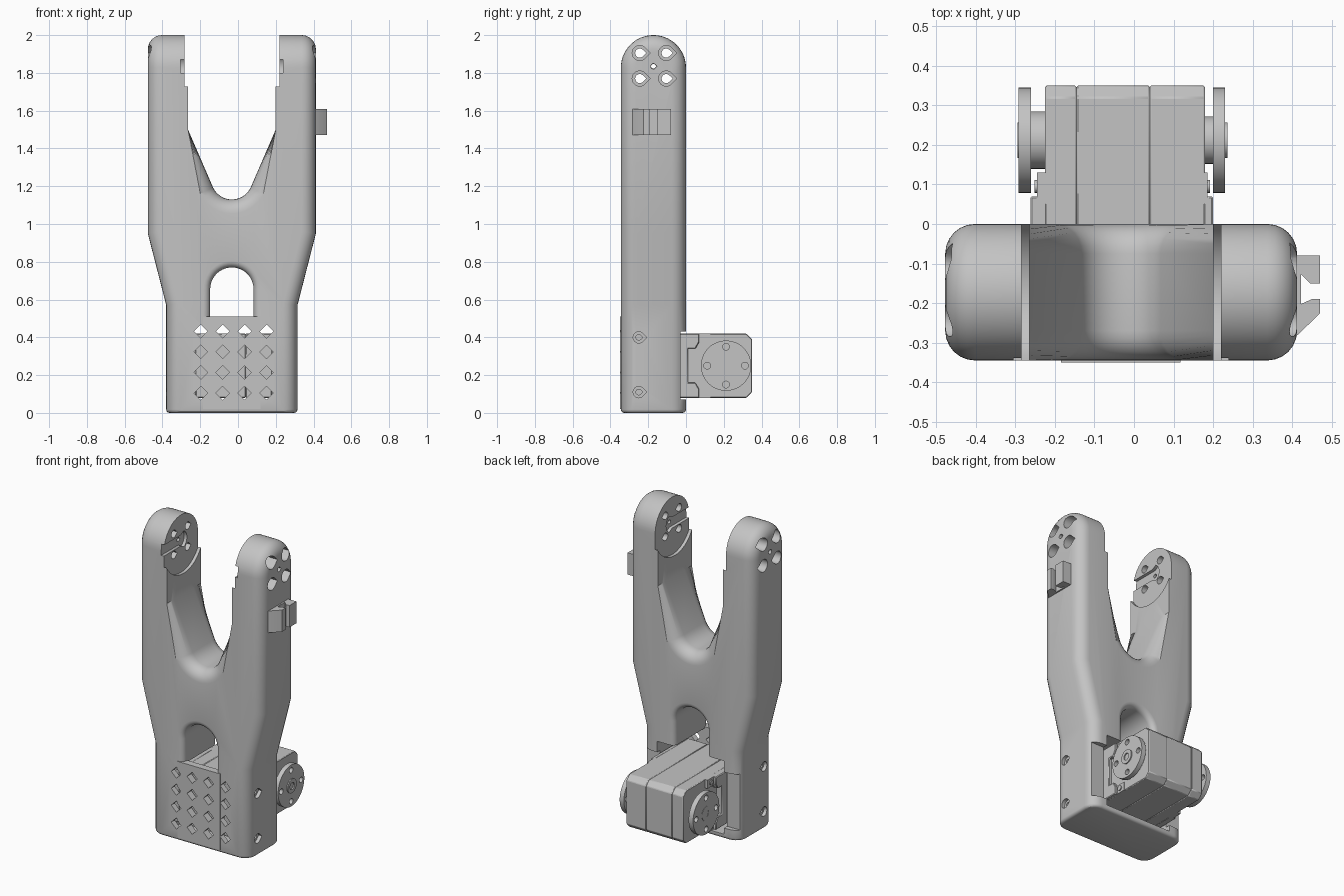
import bpy, bmesh
from math import sin, cos, pi, radians

cube = bpy.data.objects.get("Cube")
if cube:
    bpy.data.objects.remove(cube)

CX = -0.0325            # centre line of the forked body
FRONT, BACK = -0.345, 0.0
parts = []

grey = bpy.data.materials.new("plain grey")
grey.use_nodes = True
grey.diffuse_color = (0.55, 0.55, 0.55, 1)
grey.node_tree.nodes["Principled BSDF"].inputs["Base Color"].default_value = (0.55, 0.55, 0.55, 1)


def loft(bm, axis, rings):
    """Skin a closed solid through (position, 2D points) rings along one axis."""
    place = {"x": lambda p, d: (d, p[0], p[1]),
             "y": lambda p, d: (p[0], d, p[1]),
             "z": lambda p, d: (p[0], p[1], d)}[axis]
    loops = [[bm.verts.new(place(p, d)) for p in pts] for d, pts in rings]
    for a, b in zip(loops, loops[1:]):
        for i in range(len(a)):
            j = (i + 1) % len(a)
            bm.faces.new((a[i], a[j], b[j], b[i]))
    bm.faces.new(loops[0])
    bm.faces.new(loops[-1])


def prism(bm, axis, pts, lo, hi):
    loft(bm, axis, [(lo, pts), (hi, pts)])


def rect(a0, a1, b0, b1):
    return [(a0, b0), (a1, b0), (a1, b1), (a0, b1)]


def arc(u, v, r, start, end, n):
    return [(u + r * cos(radians(start + (end - start) * i / n)),
             v + r * sin(radians(start + (end - start) * i / n))) for i in range(n + 1)]


def circle(u, v, r, n=32):
    return arc(u, v, r, 0, 360, n)[:-1]


def teardrop(u, v, r):
    return arc(u, v, r, 45, 315, 18) + [(u + r * 1.414, v)]


def finish(name, bm, keep=True):
    bmesh.ops.recalc_face_normals(bm, faces=bm.faces)
    mesh = bpy.data.meshes.new(name)
    bm.to_mesh(mesh)
    bm.free()
    ob = bpy.data.objects.new(name, mesh)
    bpy.context.collection.objects.link(ob)
    if keep:
        mesh.materials.append(grey)
        parts.append(ob)
    else:
        ob.hide_render = True
    return ob


def boolean(ob, bm, operation="DIFFERENCE"):
    """Apply a boolean with a throwaway cutter."""
    cutter = finish("cutter", bm, keep=False)
    mod = ob.modifiers.new("cut", "BOOLEAN")
    mod.operation, mod.solver, mod.object = operation, "EXACT", cutter
    deps = bpy.context.evaluated_depsgraph_get()
    deps.update()
    mesh = bpy.data.meshes.new_from_object(ob.evaluated_get(deps))
    ob.modifiers.clear()
    ob.data = mesh
    bpy.data.objects.remove(cutter)


def solid(name, axis, pts, lo, hi):
    bm = bmesh.new()
    prism(bm, axis, pts, lo, hi)
    return finish(name, bm)


def soften(ob, width, segments=1):
    mod = ob.modifiers.new("soft edges", "BEVEL")
    mod.width, mod.segments, mod.limit_method = width, segments, "ANGLE"


# Forked body: front outline crossed with a round-topped side outline
half = [(0.3475, -0.1), (0.3475, 0.57), (0.445, 0.95), (0.445, 2.1), (0.232, 2.1), (0.232, 1.5)]
valley = arc(0, 1.24, 0.11, -25, -155, 16)
outline = half + valley + [(-x, z) for x, z in reversed(half)]
body = solid("forked_body", "y", [(CX + x, z) for x, z in outline], -0.6, 0.3)
mid, rad = (FRONT + BACK) / 2, (BACK - FRONT) / 2
bm = bmesh.new()
prism(bm, "x", [(FRONT, 0), (BACK, 0)] + arc(mid, 2 - rad, rad, 0, 180, 28), -1, 1)
boolean(body, bm, "INTERSECT")

# Round the long edges, leaving the inner arm faces crisp, then ease the base
bm = bmesh.new()
bm.from_mesh(body.data)
bmesh.ops.remove_doubles(bm, verts=bm.verts, dist=1e-5)
bmesh.ops.dissolve_limit(bm, angle_limit=0.01, verts=bm.verts, edges=bm.edges)


def sharp_edges(rule):
    found = []
    for e in bm.edges:
        m = (e.verts[0].co + e.verts[1].co) / 2
        if len(e.link_faces) == 2 and e.calc_face_angle(0) > 0.6 and rule(m):
            found.append(e)
    return found


def long_edge(m):
    return m.z > 0.01 and not (abs(m.x - CX) < 0.24 and m.z > 1.51)


bmesh.ops.bevel(bm, geom=sharp_edges(long_edge), offset=0.075, segments=6, profile=0.5,
                affect="EDGES", clamp_overlap=False)
bmesh.ops.bevel(bm, geom=sharp_edges(lambda m: m.z < 0.001), offset=0.018, segments=3,
                profile=0.5, affect="EDGES", clamp_overlap=False)
bmesh.ops.recalc_face_normals(bm, faces=bm.faces)
bm.to_mesh(body.data)
bm.free()

# Pocket for the motor, then the shallow notch in the side walls
bm = bmesh.new()
prism(bm, "y", rect(-0.27, 0.205, 0.03, 0.5), -0.31, 0.2)
boolean(body, bm)
bm = bmesh.new()
prism(bm, "y", rect(-0.8, 0.8, 0.07, 0.43), -0.03, 0.2)
boolean(body, bm)


# Arched window with flared rims
def arch(e):
    r = 0.115 + e
    return [(CX - r, 0.3), (CX + r, 0.3)] + arc(CX, 0.655, r, 0, 180, 20)


R = 0.035
rim = [(R * (1 - sin(a)), R * (1 - cos(a))) for a in [pi / 2 * (1 - i / 5) for i in range(6)]]
rings = [(FRONT - 0.05, arch(R))] + [(FRONT + t, arch(e)) for t, e in rim]
rings += [(BACK - t, arch(e)) for t, e in reversed(rim)] + [(BACK + 0.05, arch(R))]
bm = bmesh.new()
loft(bm, "y", rings)
boolean(body, bm)

# Round seats on the inner arm faces, with a key slot in each
seat = arc(mid, 1.83, 0.2, 180, 360, 24) + [(mid + 0.2, 2.1), (mid - 0.2, 2.1)]
slot = [(-0.4, 1.8), (mid, 1.8)] + arc(mid, 1.835, 0.06, -60, 60, 10) + [(mid, 1.87), (-0.4, 1.87)]
for profile, depth in ((seat, 0.252), (slot, 0.272)):
    bm = bmesh.new()
    prism(bm, "x", profile, CX - depth, CX + depth)
    boolean(body, bm)

# Stepped screw holes through the arm tips and the base walls
bm = bmesh.new()
holes = [(y, z, 0.04, 0.024, 0.31) for y in (-0.245, -0.105) for z in (1.77, 1.905)]
holes += [(-0.25, z, 0.03, 0.015, 0.325) for z in (0.11, 0.4)]
holes += [(mid, 1.835, 0.014, 0.012, 0.4)]
for y, z, big, small, step in holes:
    wide, thin = teardrop(y, z, big), teardrop(y, z, small)
    loft(bm, "x", [(CX - 0.7, wide), (CX - step, wide), (CX - step, thin),
                   (CX + step, thin), (CX + step, wide), (CX + 0.7, wide)])
boolean(body, bm)

# Front panel, and the grid of diamond vents cut through it and the body
panel = solid("front_panel", "y", rect(-0.185, 0.118, 0.02, 0.51), -0.35, -0.305)
for ob in (body, panel):
    bm = bmesh.new()
    for i in range(4):
        for j in range(4):
            prism(bm, "y", circle(-0.197 + 0.116 * i, 0.105 + 0.109 * j, 0.036, 4), -0.4, -0.295)
    boolean(ob, bm)

# Cable clip on the outer arm face
solid("clip_base", "z", rect(0.4, 0.422, -0.27, -0.085), 1.47, 1.61)
solid("clip_front_hook", "z", [(0.405, -0.285), (0.415, -0.28), (0.471, -0.225), (0.471, -0.19),
                               (0.45, -0.19), (0.405, -0.21)], 1.47, 1.61)
solid("clip_back_hook", "z", [(0.405, -0.08), (0.471, -0.08), (0.471, -0.15),
                              (0.445, -0.15), (0.405, -0.11)], 1.47, 1.61)

# Motor case: three slabs with seams between them
case = [(-0.28, 0.08), (0.32, 0.08), (0.35, 0.11), (0.35, 0.39), (0.32, 0.42), (-0.28, 0.42)]
for name, lo, hi in (("motor_case_right", -0.225, -0.145), ("motor_case_middle", -0.145, 0.04),
                     ("motor_case_left", 0.04, 0.18)):
    soften(solid(name, "x", case, lo, hi), 0.004)

# Side frames of the motor, open around the horns, with corner screws
low = [(0.07, 0.08), (0.07, 0.125), (0.05, 0.16), (0.01, 0.16)]
frame = [(-0.28, 0.08)] + low + [(y, 0.5 - z) for y, z in reversed(low)] + [(-0.28, 0.42)]
for side, core, tab, outer in (("right", -0.22, -0.245, -0.262), ("left", 0.175, 0.186, 0.2)):
    soften(solid("motor_frame_" + side, "x", frame, core, outer), 0.004)
    for z0, z1 in ((0.08, 0.135), (0.365, 0.42)):
        solid("motor_tab_" + side, "x", rect(0.05, 0.13, z0, z1), core, tab)
        solid("motor_screw_" + side, "x", circle(0.095, (z0 + z1) / 2, 0.016, 16),
              core, tab + (0.006 if tab > 0 else -0.006))

# Horn discs with screw holes, hubs and centre bosses
HY, HZ = 0.212, 0.25
for side, core, inner, outer, hub, tip in (("right", -0.22, -0.26, -0.292, 0.073, -0.294),
                                           ("left", 0.175, 0.2, 0.23, 0.06, 0.237)):
    solid("horn_hub_" + side, "x", circle(HY, HZ, hub), core, inner)
    horn = solid("horn_disc_" + side, "x", circle(HY, HZ, 0.133, 48), inner, outer)
    bm = bmesh.new()
    for k in range(4):
        prism(bm, "x", circle(HY + 0.1 * cos(k * pi / 2), HZ + 0.1 * sin(k * pi / 2), 0.018, 16), -0.4, 0.4)
    boolean(horn, bm)
    boss = solid("horn_boss_" + side, "x", circle(HY, HZ, 0.045), inner, tip)
    bm = bmesh.new()
    prism(bm, "x", circle(HY, HZ, 0.022, 16), outer * 0.93, outer * 1.4)
    boolean(boss, bm)

# Smooth the rounded faces and keep the creases
bpy.ops.object.select_all(action="DESELECT")
for ob in parts:
    ob.select_set(True)
bpy.context.view_layer.objects.active = body
bpy.ops.object.shade_smooth_by_angle(angle=radians(30))
